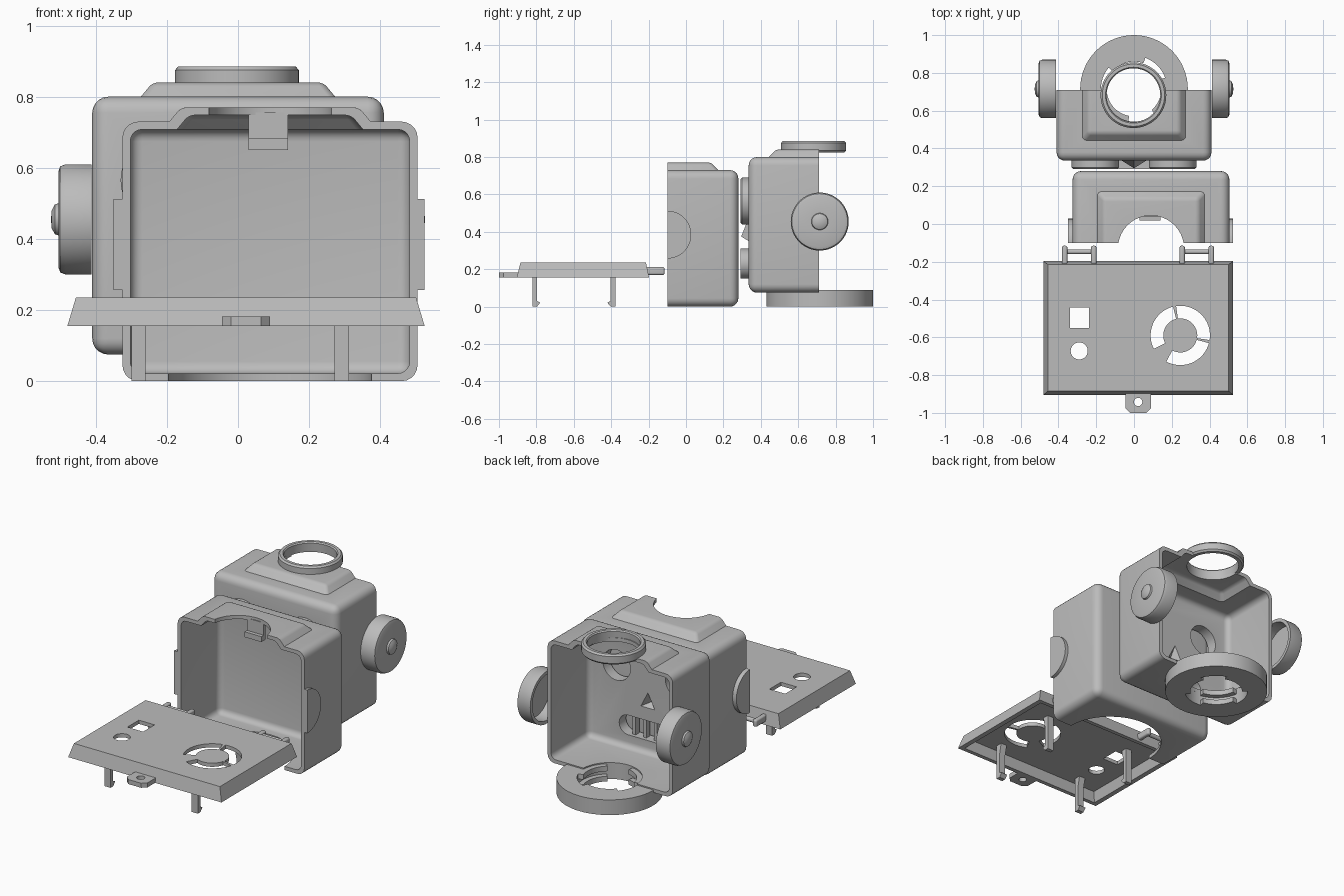
import bpy, bmesh
from math import radians, cos, sin

cube = bpy.data.objects.get("Cube")
if cube:
    bpy.data.objects.remove(cube, do_unlink=True)

grey = bpy.data.materials.new("plain grey")
grey.use_nodes = True
COLOUR = (0.5, 0.5, 0.5, 1)
grey.diffuse_color = COLOUR
grey.node_tree.nodes["Principled BSDF"].inputs["Base Color"].default_value = COLOUR


def finish(bm, name):
    bmesh.ops.recalc_face_normals(bm, faces=bm.faces[:])
    me = bpy.data.meshes.new(name)
    bm.to_mesh(me)
    bm.free()
    me.materials.append(grey)
    ob = bpy.data.objects.new(name, me)
    bpy.context.collection.objects.link(ob)
    return ob


def place(axis, u, v, w):
    return {"X": (w, u, v), "Y": (u, w, v), "Z": (u, v, w)}[axis]


def block(name, x, y, z, radius=0.0, taper=(0, 0, 0), open_end=None):
    """Box with the top drawn in by taper (x sides, low y, high y), edges rounded off the open end."""
    bm = bmesh.new()
    bmesh.ops.create_cube(bm, size=1)
    for v in bm.verts:
        sx, sy, top = v.co.x > 0, v.co.y > 0, v.co.z > 0
        px, py = x[sx], y[sy]
        if top:
            px += -taper[0] if sx else taper[0]
            py += -taper[2] if sy else taper[1]
        v.co = (px, py, z[top])
    if radius:
        edges = [e for e in bm.edges if open_end is None
                 or not all(abs(v.co.y - open_end) < 1e-4 for v in e.verts)]
        bmesh.ops.bevel(bm, geom=edges, offset=radius, segments=5, profile=0.5, affect="EDGES")
    return finish(bm, name)


def prism(name, pts, lo, hi, axis="Z"):
    bm = bmesh.new()
    face = bm.faces.new([bm.verts.new(place(axis, u, v, lo)) for u, v in pts])
    ext = bmesh.ops.extrude_face_region(bm, geom=[face])
    step = place(axis, 0, 0, hi - lo)
    bmesh.ops.translate(bm, verts=[g for g in ext["geom"] if isinstance(g, bmesh.types.BMVert)], vec=step)
    return finish(bm, name)


def arc(cx, cy, r, a0=0, a1=360, n=64):
    count = n if a1 - a0 == 360 else n + 1
    angles = [radians(a0 + (a1 - a0) * i / n) for i in range(count)]
    return [(cx + r * cos(a), cy + r * sin(a)) for a in angles]


def sector(cx, cy, r0, r1, a0, a1):
    return arc(cx, cy, r1, a0, a1, 24) + arc(cx, cy, r0, a0, a1, 24)[::-1]


def stadium(cx, cy, half, r):
    return arc(cx + half, cy, r, -90, 90, 20) + arc(cx - half, cy, r, 90, 270, 20)


def lathe(name, profile, centre, axis="Z", side=1, n=64):
    """Turn a closed (radius, height) outline about an axis."""
    bm = bmesh.new()
    rings = []
    for r, h in profile:
        rings.append([bm.verts.new(place(axis, centre[0] + u, centre[1] + v, side * h))
                      for u, v in arc(0, 0, max(r, 1e-5), n=n)])
    for a, b in zip(rings, rings[1:] + rings[:1]):
        for i in range(n):
            j = (i + 1) % n
            bm.faces.new((a[i], a[j], b[j], b[i]))
    bmesh.ops.remove_doubles(bm, verts=bm.verts[:], dist=1e-4)
    return finish(bm, name)


def combine(ob, operation, *others):
    for other in others:
        mod = ob.modifiers.new("cut", "BOOLEAN")
        mod.operation, mod.object, mod.solver = operation, other, "EXACT"
        deps = bpy.context.evaluated_depsgraph_get()
        me = bpy.data.meshes.new_from_object(ob.evaluated_get(deps))
        ob.modifiers.clear()
        ob.data = me
        bpy.data.objects.remove(other, do_unlink=True)
    return ob


def pyramid(half, z0, z1, tip, base):
    bm = bmesh.new()
    a, b, c, d = [bm.verts.new(p) for p in
                  ((-half, base, z0), (half, base, z0), (0, base, z1), (0, tip, z0 + 0.03))]
    for f in ((a, b, c), (a, b, d), (b, c, d), (c, a, d)):
        bm.faces.new(f)
    return finish(bm, "nose")


def half_shell(name, x, closed, opening, z, bump_x, bump_y, bump_z, wall=0.022):
    """Rounded open box with a raised panel on its top."""
    d = 1 if opening > closed else -1
    end = opening + d * 0.05

    def solid(t, end):
        def span(a):
            return (a, end) if d > 0 else (end, a)
        body = block(name, (x[0] + t, x[1] - t), span(closed + d * t), (z[0] + t, z[1] - t),
                     0.045 - t * 0.5, open_end=end)
        inset = (0.05, 0.055, 0) if d > 0 else (0.05, 0, 0.055)
        bump = block("bump", (bump_x[0] - 0.01 + t, bump_x[1] + 0.01 - t),
                     span(bump_y - d * 0.01 + d * t),
                     (z[1] - t - 0.02, bump_z - t), 0.016, inset, end)
        return combine(body, "UNION", bump)

    shell = combine(solid(0, end), "DIFFERENCE", solid(wall, end + d * 0.05))
    trim = sorted((opening, opening + d * 0.3))
    return combine(shell, "DIFFERENCE", block("trim", (-1, 1), trim, (-1, 2)))


# Rear half of the head: open box with round notches above and below
rear = half_shell("rear_head_shell", (-0.325, 0.505), 0.28, -0.1, (0, 0.73),
                  (-0.2, 0.38), 0.18, 0.77)
combine(rear, "DIFFERENCE",
        prism("cut", arc(0.09, -0.13, 0.175), 0.6, 0.9),
        prism("cut", arc(0.09, -0.1, 0.285), -0.1, 0.1))
block("latch_stem", (0.03, 0.14), (0.04, 0.058), (0.65, 0.755))
block("latch_hook", (0.03, 0.14), (0.018, 0.045), (0.65, 0.682))
for name, a, b in (("right_side_pad", -0.35, -0.32), ("left_side_pad", 0.5, 0.525)):
    prism(name, arc(-0.1, 0.385, 0.128, -90, 90, 32), a, b, "X")

# Face half of the head with eyes, nose and mouth
face = half_shell("face_shell", (-0.41, 0.41), 0.335, 0.71, (0.075, 0.8),
                  (-0.28, 0.28), 0.435, 0.84)
combine(face, "UNION", pyramid(0.08, 0.345, 0.5, 0.295, 0.345))
combine(face, "DIFFERENCE", pyramid(0.06, 0.358, 0.475, 0.315, 0.37),
        prism("cut", arc(0, 0.69, 0.148), 0.7, 0.95),
        prism("cut", arc(0, 0.715, 0.175), 0, 0.2),
        prism("cut", stadium(0, 0.23, 0.13, 0.058), 0.2, 0.4, "Y"))
for s in (-1, 1):
    combine(face, "DIFFERENCE", prism("cut", arc(s * 0.205, 0.565, 0.09), 0.2, 0.4, "Y"))
    label = "left" if s > 0 else "right"
    lathe(label + "_eye", [(0.09, 0.292), (0.118, 0.292), (0.125, 0.3), (0.125, 0.345), (0.09, 0.345)],
          (s * 0.205, 0.565), "Y")
    # Hollow round ears with a button in the middle
    lathe(label + "_ear", [(0.135, 0.412), (0.155, 0.412), (0.155, 0.485), (0.149, 0.5),
                           (0.135, 0.505), (0.045, 0.505), (0.042, 0.515), (0.025, 0.524),
                           (0, 0.526), (0, 0.485), (0.135, 0.485)], (0.715, 0.455), "X", s)
mouth = prism("mouth_frame", stadium(0, 0.23, 0.12, 0.08), 0.292, 0.345, "Y")
combine(mouth, "DIFFERENCE", prism("cut", stadium(0, 0.23, 0.13, 0.058), 0.2, 0.4, "Y"))
for i in range(4):
    cx = -0.105 + i * 0.07
    block("mouth_bar", (cx - 0.01, cx + 0.01), (0.3, 0.335), (0.165, 0.295))

# Crown ring and neck collar
lathe("crown_ring", [(0.145, 0.825), (0.165, 0.825), (0.174, 0.835), (0.174, 0.875),
                     (0.165, 0.885), (0.148, 0.885), (0.142, 0.878)], (-0.003, 0.682))
neck = prism("neck_collar", arc(0, 0.715, 0.285), 0, 0.09)
combine(neck, "DIFFERENCE", prism("cut", arc(0, 0.715, 0.145), -0.1, 0.2),
        prism("cut", arc(0, 0.715, 0.175), 0.03, 0.06))
for a in (20, 140, 260):
    combine(neck, "DIFFERENCE", prism("cut", sector(0, 0.715, 0.12, 0.175, a, a + 50), -0.1, 0.2))

# Base plate: shallow tray with cut-outs
plate = block("base_plate", (-0.48, 0.525), (-0.905, -0.197), (0.155, 0.235), 0, (0.024, 0.02, 0.017))
combine(plate, "DIFFERENCE",
        block("cut", (-0.455, 0.5), (-0.885, -0.217), (0.14, 0.213), 0, (0.022, 0.02, 0.017)),
        block("cut", (-0.34, -0.237), (-0.55, -0.443), (0.1, 0.3)),
        prism("cut", arc(-0.29, -0.672, 0.045), 0.1, 0.3))
for a0, a1 in ((-118, -15), (-9, 98), (104, 207)):
    combine(plate, "DIFFERENCE", prism("cut", sector(0.245, -0.59, 0.09, 0.157, a0, a1), 0.1, 0.3))

# Screw tab on the plate
tab = prism("screw_tab", [(-0.045, -0.89), (-0.045, -0.975), (-0.02, -1), (0.065, -1),
                          (0.09, -0.975), (0.09, -0.89)], 0.155, 0.182)
combine(tab, "DIFFERENCE", prism("cut", arc(0.022, -0.942, 0.022, n=32), 0.1, 0.3))

# Hinge fingers with cross pins
for cx in (-0.29, 0.332):
    for s in (-1, 1):
        fx = cx + s * 0.077
        block("hinge_finger", (fx - 0.014, fx + 0.014), (-0.225, -0.115), (0.17, 0.212), 0.01)
    prism("hinge_pin", arc(-0.147, 0.191, 0.013, n=24), cx - 0.08, cx + 0.08, "X")

# Snap legs under the plate, hooks turned inwards
for cx in (-0.28, 0.292):
    for y, d in ((-0.822, 1), (-0.378, -1)):
        outline = [(0, 0.22), (0, 0), (0.025, 0), (0.043, 0.022), (0.025, 0.03),
                   (0.025, 0.15), (0.04, 0.22)]
        prism("snap_leg", [(y + d * u, v) for u, v in outline], cx - 0.02, cx + 0.02, "X")

# Soft shading with crisp edges
for ob in bpy.context.collection.objects:
    if ob.type == "MESH" and grey.name in ob.data.materials:
        ob.select_set(True)
        bpy.context.view_layer.objects.active = ob
bpy.ops.object.shade_smooth_by_angle(angle=radians(35))
